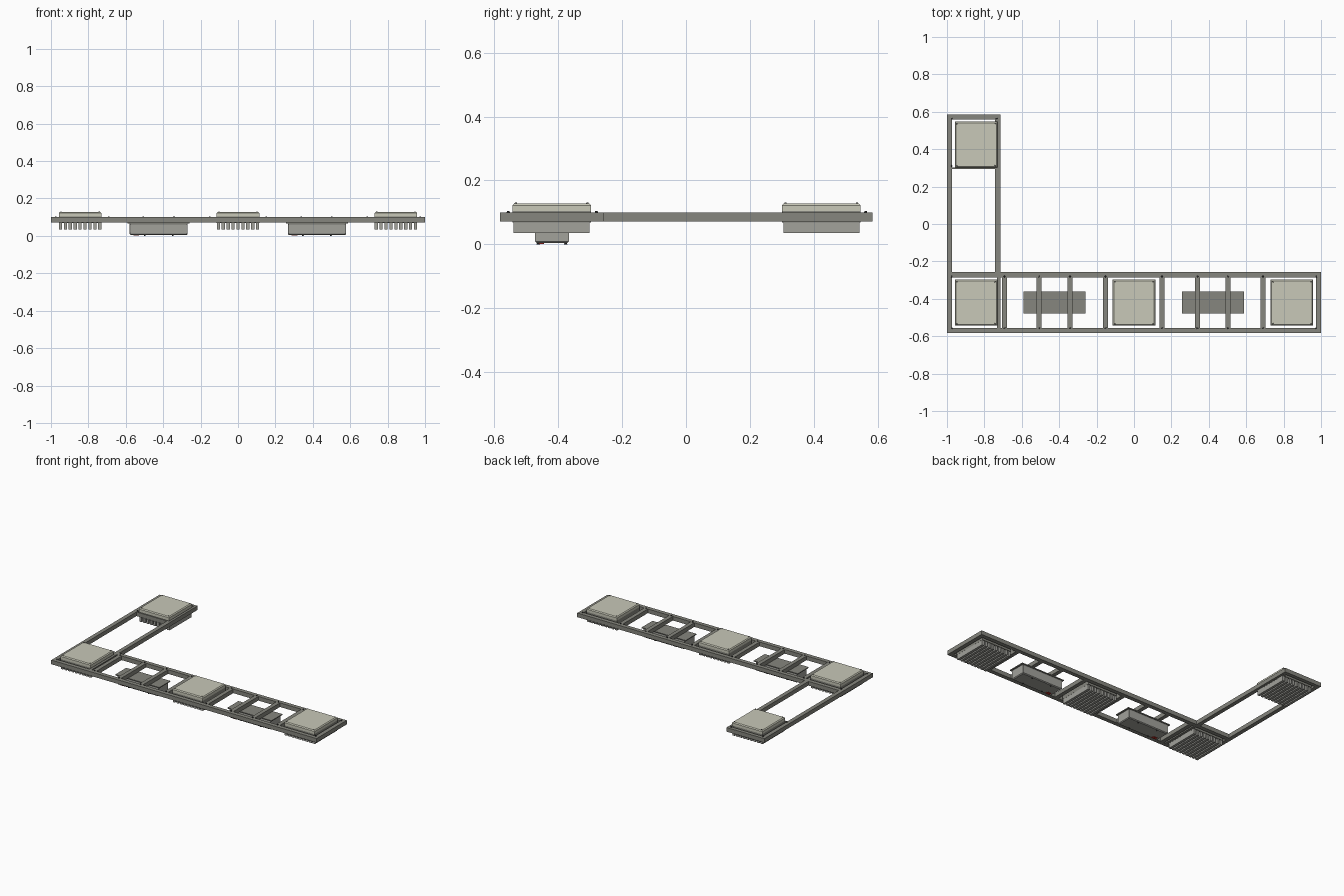
import bpy, bmesh, math
from mathutils import Matrix

if "Cube" in bpy.data.objects:
    bpy.data.objects.remove(bpy.data.objects["Cube"])


def material(name, color):
    m = bpy.data.materials.new(name)
    m.diffuse_color = (*color, 1)
    m.use_nodes = True
    m.node_tree.nodes["Principled BSDF"].inputs["Base Color"].default_value = m.diffuse_color
    return m


FRAME = material("frame_grey", (0.24, 0.24, 0.21))
SINK = material("sink_grey", (0.36, 0.36, 0.33))
PANEL = material("panel_cream", (0.58, 0.58, 0.48))
DARK = material("screw_dark", (0.04, 0.04, 0.04))
RED = material("socket_red", (0.5, 0.03, 0.02))


def finish(name, bm, mat):
    bmesh.ops.recalc_face_normals(bm, faces=bm.faces)
    me = bpy.data.meshes.new(name)
    bm.to_mesh(me)
    bm.free()
    me.materials.append(mat)
    ob = bpy.data.objects.new(name, me)
    bpy.context.collection.objects.link(ob)
    return ob


def add_box(bm, x0, x1, y0, y1, z0, z1):
    mat = Matrix.Translation(((x0 + x1) / 2, (y0 + y1) / 2, (z0 + z1) / 2))
    mat = mat @ Matrix.Diagonal((x1 - x0, y1 - y0, z1 - z0, 1))
    return bmesh.ops.create_cube(bm, size=1, matrix=mat)["verts"]


def box(name, mat, *dims):
    bm = bmesh.new()
    add_box(bm, *dims)
    return finish(name, bm, mat)


def screws(name, points, z, r=0.005, h=0.005):
    bm = bmesh.new()
    for x, y in points:
        bmesh.ops.create_cone(bm, cap_ends=True, segments=10, radius1=r, radius2=r * 0.8,
                              depth=h, matrix=Matrix.Translation((x, y, z)))
    finish(name, bm, DARK)


def tapered(name, mat, x0, x1, y0, y1, z0, z1, taper, at_top):
    # Box whose outer face is chamfered all round
    bm = bmesh.new()
    add_box(bm, x0, x1, y0, y1, z0, z1)
    z = z1 if at_top else z0
    edges = [e for e in bm.edges if all(abs(v.co.z - z) < 1e-5 for v in e.verts)]
    bmesh.ops.bevel(bm, geom=edges, offset=taper, segments=1, affect='EDGES')
    return finish(name, bm, mat)


# Aluminium frame rails
Z0, Z1, W = 0.072, 0.10, 0.028
F, B, TOP = -0.583, -0.257, 0.585
box("front_rail", FRAME, -1, 1, F, F + W, Z0, Z1)
box("back_rail", FRAME, -1 + W, 1, B - W, B, Z0, Z1)
box("left_rail", FRAME, -1, -1 + W, F + W, TOP, Z0, Z1)
box("right_end_rail", FRAME, 1 - W, 1, F + W, B - W, Z0, Z1)
box("arm_inner_rail_long", FRAME, -0.743, -0.715, B, TOP, Z0, Z1)
box("arm_inner_rail_short", FRAME, -0.732, -0.715, F + W, B - W, Z0, Z1)
box("arm_end_rail", FRAME, -1 + W, -0.743, TOP - 0.025, TOP, Z0, Z1)
box("arm_cross_rail", FRAME, -1 + W, -0.743, 0.295, 0.302, Z0, Z1)

# Cross members between the two long rails
crosses = (-0.692, -0.152, 0.15, 0.69)
brackets = (-0.507, -0.342, 0.339, 0.502)
for x in crosses + brackets:
    name = "cross_rail" if x in crosses else "box_bracket"
    box(name, FRAME, x - 0.0135, x + 0.0135, F + W, B - W, Z0, Z1)

# Screw heads on the frame joints
pts = [(x, y) for x in (-0.975,) + crosses + brackets + (0.975,) for y in (-0.557, -0.281)]
pts += [(x, y) for x in (-0.975, -0.735) for y in (0.563, 0.31)]
screws("frame_screws", pts, Z1 + 0.002)


def light_module(cx, cy):
    hx, hy = 0.114, 0.123
    # Chamfered top panel with corner screws
    box("panel_housing", FRAME, cx - hx, cx + hx, cy - hy, cy + hy, 0.068, 0.104)
    tapered("light_panel", PANEL, cx - hx, cx + hx, cy - hy, cy + hy, 0.104, 0.128, 0.006, True)
    screws("panel_screws", [(cx + sx * 0.102, cy + sy * 0.112)
                            for sx in (-1, 1) for sy in (-1, 1)], 0.1285, 0.004, 0.004)
    # Heat sink fins underneath
    bm = bmesh.new()
    n, span = 9, 0.21
    pitch = span / (n - 1)
    for i in range(n):
        x = cx - span / 2 + i * pitch
        add_box(bm, x - 0.0085, x + 0.0085, cy - 0.119, cy + 0.119, 0.035, 0.069)
    finish("heat_sink_fins", bm, SINK)


for cx, cy in ((-0.844, -0.421), (0, -0.421), (0.844, -0.421), (-0.844, 0.424)):
    light_module(cx, cy)


def power_box(cx, cy=-0.42):
    # Flange plate hung under the brackets
    box("power_box_flange", FRAME, cx - 0.166, cx + 0.166, cy - 0.059, cy + 0.059, 0.066, 0.072)
    # Chamfered casing with recessed long sides
    ob = tapered("power_box_casing", SINK, cx - 0.155, cx + 0.155, cy - 0.053, cy + 0.053,
                 0.004, 0.066, 0.005, False)
    bm = bmesh.new()
    bm.from_mesh(ob.data)
    bm.normal_update()
    sides = [f for f in bm.faces if abs(f.normal.y) > 0.9]
    bmesh.ops.inset_individual(bm, faces=sides, thickness=0.008, depth=-0.003)
    bm.to_mesh(ob.data)
    bm.free()
    # Red socket and bottom screws
    box("power_socket", RED, cx - 0.135, cx - 0.105, cy - 0.045, cy - 0.025, 0.001, 0.01)
    screws("power_box_screws", [(cx + sx * 0.075, cy + sy * 0.043)
                                for sx in (-1, 1) for sy in (-1, 1)], 0.0025)


for cx in (-0.424, 0.422):
    power_box(cx)
